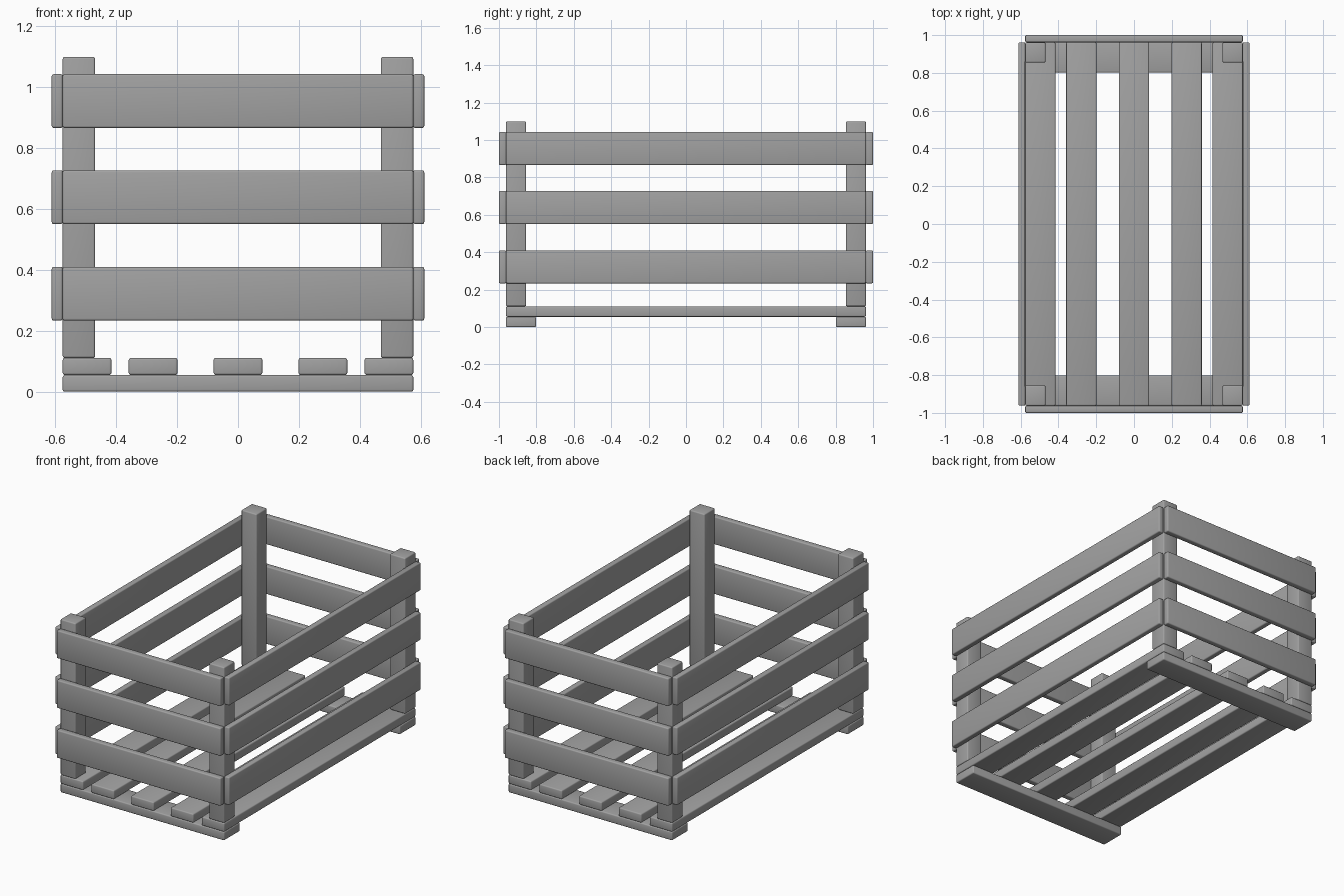
import bpy, bmesh, math
from mathutils import Vector

if "Cube" in bpy.data.objects:
    bpy.data.objects.remove(bpy.data.objects["Cube"])

# Dark grey finish shared by every board
GREY = bpy.data.materials.new("dark_grey")
GREY.diffuse_color = (0.36, 0.36, 0.36, 1)
GREY.use_nodes = True
GREY.node_tree.nodes["Principled BSDF"].inputs["Base Color"].default_value = GREY.diffuse_color


def board(name, lo, hi, bevel=0.007):
    """Box between two corners with softly rounded edges."""
    lo, hi = Vector(lo), Vector(hi)
    bm = bmesh.new()
    bmesh.ops.create_cube(bm, size=1)
    bmesh.ops.scale(bm, vec=hi - lo, verts=bm.verts)
    bmesh.ops.bevel(bm, geom=bm.edges[:], offset=bevel, segments=3,
                    profile=0.5, affect='EDGES')
    mesh = bpy.data.meshes.new(name)
    bm.to_mesh(mesh)
    bm.free()
    mesh.materials.append(GREY)
    ob = bpy.data.objects.new(name, mesh)
    ob.location = (lo + hi) / 2
    bpy.context.collection.objects.link(ob)
    bpy.context.view_layer.objects.active = ob
    ob.select_set(True)
    bpy.ops.object.shade_smooth_by_angle(angle=math.radians(40))
    ob.select_set(False)
    return ob


def span(side, a, b):
    """Range a..b on the positive or negative side of an axis."""
    return sorted((side * a, side * b))


HX, HY = 0.576, 0.962             # half width and length of the frame
OUT_X, OUT_Y = 0.612, 1.0         # outer faces of the wall slats
RUNNER_TOP, FLOOR_TOP, POST_TOP = 0.055, 0.111, 1.10
POST = 0.107
SLAT_Z = (0.322, 0.639, 0.955)
SLAT_H = 0.177

# Floor runners under each end
for sy, end in ((-1, "front"), (1, "back")):
    y0, y1 = span(sy, 0.802, HY)
    board(f"{end}_runner", (-HX, y0, 0), (HX, y1, RUNNER_TOP))

# Five lengthwise floor slats
for i, x in enumerate((-0.496, -0.279, 0, 0.279, 0.496)):
    board(f"floor_slat_{i + 1}", (x - 0.08, -HY, RUNNER_TOP),
          (x + 0.08, HY, FLOOR_TOP))

# Four corner posts
for sy, end in ((-1, "front"), (1, "back")):
    for sx, side in ((-1, "left"), (1, "right")):
        x0, x1 = span(sx, HX - POST, HX)
        y0, y1 = span(sy, HY - POST, HY)
        board(f"{end}_{side}_post", (x0, y0, FLOOR_TOP), (x1, y1, POST_TOP))

# Three rows of wall slats
for i, z in enumerate(SLAT_Z):
    z0, z1 = z - SLAT_H / 2, z + SLAT_H / 2
    for s, end, side in ((-1, "front", "left"), (1, "back", "right")):
        y0, y1 = span(s, HY, OUT_Y)
        board(f"{end}_slat_{i + 1}", (-HX, y0, z0), (HX, y1, z1))
        x0, x1 = span(s, HX, OUT_X)
        board(f"{side}_slat_{i + 1}", (x0, -HY, z0), (x1, HY, z1))
